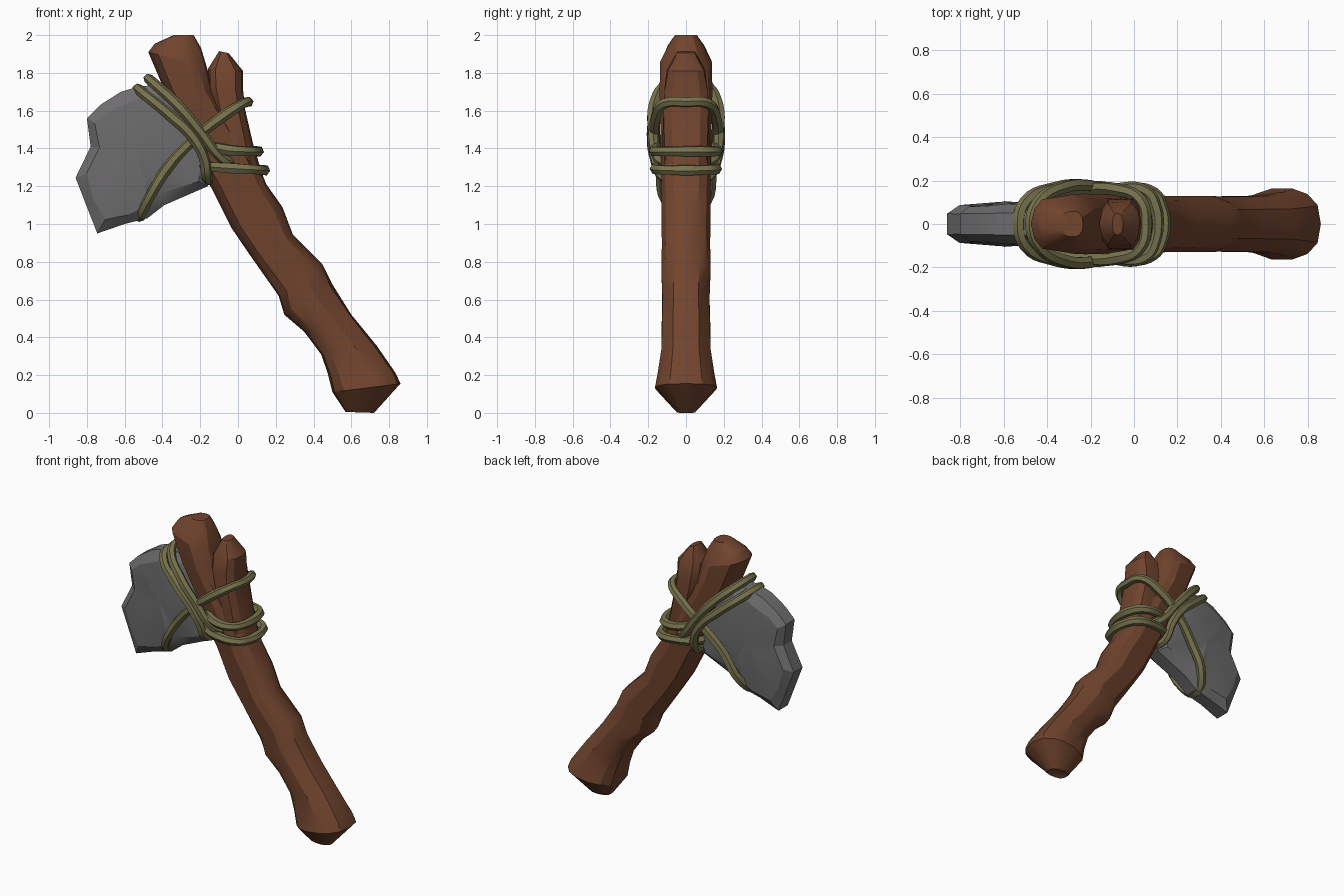
import bpy, bmesh, math, random
from mathutils import Vector

if "Cube" in bpy.data.objects:
    bpy.data.objects.remove(bpy.data.objects["Cube"])

random.seed(4)


def material(name, rgb):
    m = bpy.data.materials.new(name)
    m.diffuse_color = (*rgb, 1)
    m.use_nodes = True
    m.node_tree.nodes["Principled BSDF"].inputs["Base Color"].default_value = m.diffuse_color
    return m


WOOD = material("brown wood", (0.165, 0.058, 0.027))
STONE = material("grey stone", (0.155, 0.150, 0.155))
ROPE = material("olive rope", (0.185, 0.170, 0.075))


def finish(name, bm, mat, angle):
    bmesh.ops.recalc_face_normals(bm, faces=bm.faces)
    me = bpy.data.meshes.new(name)
    bm.to_mesh(me)
    bm.free()
    me.materials.append(mat)
    ob = bpy.data.objects.new(name, me)
    bpy.context.collection.objects.link(ob)
    bpy.ops.object.select_all(action='DESELECT')
    bpy.context.view_layer.objects.active = ob
    ob.select_set(True)
    bpy.ops.object.shade_smooth_by_angle(angle=math.radians(angle))
    return ob


def bridge(bm, a, b):
    n = len(a)
    for i in range(n):
        bm.faces.new((a[i], a[(i + 1) % n], b[(i + 1) % n], b[i]))


def cap(bm, ring, lift):
    c = sum((v.co for v in ring), Vector()) / len(ring) + Vector((0, 0, lift))
    c = bm.verts.new(c)
    for i in range(len(ring)):
        bm.faces.new((c, ring[i], ring[(i + 1) % len(ring)]))


def log(name, rows, lift, n=14):
    """Loft of rings: left x,z / right x,z / half depth, mirrored in y."""
    bm = bmesh.new()
    rings = []
    groove = random.randrange(2, n // 2 - 1)
    for k, (lx, lz, rx, rz, d) in enumerate(rows):
        if k % 3 == 0:
            groove = random.randrange(2, n // 2 - 1)
        bump = [random.uniform(0.97, 1.03) for _ in range(n // 2 + 1)]
        bump[0] = bump[-1] = 1
        if 1 < k < len(rows) - 2:
            bump[groove] = 0.90
        ring = []
        for i in range(n):
            t = 2 * math.pi * i / n
            s = bump[min(i, n - i)]
            c = math.copysign(abs(math.cos(t)) ** 0.85, math.cos(t)) * s
            y = math.copysign(abs(math.sin(t)) ** 0.8, math.sin(t)) * s * d
            ring.append(bm.verts.new(((lx + rx) / 2 + c * (rx - lx) / 2, y,
                                      (lz + rz) / 2 + c * (rz - lz) / 2)))
        if rings:
            bridge(bm, rings[-1], ring)
        rings.append(ring)
    cap(bm, rings[0], lift)
    cap(bm, rings[-1], 0)
    return finish(name, bm, WOOD, 28)


# Handle with knobbed foot, leaning left to its tip
log("handle", [
    (.57, .005, .72, .00, .05), (.50, .11, .86, .155, .17), (.475, .21, .835, .21, .155),
    (.44, .31, .735, .355, .135), (.35, .43, .60, .52, .13), (.245, .52, .50, .68, .13),
    (.215, .62, .445, .79, .135), (.06, .84, .29, .945, .13), (-.035, .98, .235, 1.09, .13),
    (-.14, 1.19, .15, 1.21, .13), (-.2, 1.29, .09, 1.36, .135), (-.28, 1.5, -.01, 1.5, .14),
    (-.39, 1.71, -.13, 1.7, .145), (-.475, 1.91, -.165, 1.83, .14),
    (-.44, 1.955, -.195, 1.93, .10), (-.34, 2.0, -.235, 2.0, .06)], 0.04)

# Short fork prong
log("fork_prong", [
    (-.08, 1.12, .16, 1.17, .10), (-.1, 1.4, .083, 1.41, .125), (-.13, 1.6, .037, 1.61, .13),
    (-.155, 1.72, .027, 1.71, .125), (-.16, 1.82, .027, 1.81, .105),
    (-.10, 1.915, -.05, 1.905, .05)], -0.02, 12)

# Chipped stone blade: narrow rim, wider faces, slight belly
outline = [(-.16, 1.2), (-.39, 1.1), (-.48, 1.03), (-.6, 1.0), (-.745, .95), (-.80, 1.09),
           (-.86, 1.245), (-.78, 1.41), (-.80, 1.56), (-.73, 1.63), (-.62, 1.70),
           (-.52, 1.73), (-.32, 1.74), (-.12, 1.45)]
bm = bmesh.new()
cx, cz = -.5, 1.38
rings = []
for scale, y in ((.45, -.105), (.84, -.09), (1, -.05), (1, .05), (.84, .09), (.45, .105)):
    ring = []
    for i, (x, z) in enumerate(outline):
        r = random.Random(i * 7 + int(scale * 100))
        s = scale * (1 if scale == 1 else r.uniform(.92, 1.06))
        w = y * r.uniform(.88, 1.03)
        ring.append(bm.verts.new((cx + (x - cx) * s, w, cz + (z - cz) * s)))
    if rings:
        bridge(bm, rings[-1], ring)
    rings.append(ring)
cap(bm, rings[0], 0)
cap(bm, rings[-1], 0)
bmesh.ops.triangulate(bm, faces=[f for f in bm.faces if len(f.verts) > 3])
finish("stone_blade", bm, STONE, 20)


# Rope lashings: x, z, half depth along the front, mirrored along the back
def lashing(name, pts):
    cu = bpy.data.curves.new(name, 'CURVE')
    cu.dimensions = '3D'
    cu.bevel_depth = 0.029
    cu.bevel_resolution = 1
    cu.resolution_u = 5
    path = [(x, -d, z) for x, z, d in pts] + [(x, d, z) for x, z, d in pts[-2:0:-1]]
    sp = cu.splines.new('BEZIER')
    sp.bezier_points.add(len(path) - 1)
    sp.use_cyclic_u = True
    for p, co in zip(sp.bezier_points, path):
        p.co = co
        p.handle_left_type = p.handle_right_type = 'AUTO'
        p.radius = random.uniform(.9, 1.08)
    tmp = bpy.data.objects.new(name + "_path", cu)
    bpy.context.collection.objects.link(tmp)
    dg = bpy.context.evaluated_depsgraph_get()
    me = bpy.data.meshes.new_from_object(tmp.evaluated_get(dg))
    bpy.data.objects.remove(tmp)
    bm = bmesh.new()
    bm.from_mesh(me)
    me.materials.clear()
    finish(name, bm, ROPE, 50)


lashing("rope_cross", [(.055, 1.645, 0), (.03, 1.64, .11), (-.08, 1.57, .158), (-.23, 1.45, .16),
                       (-.37, 1.3, .135), (-.48, 1.12, .105), (-.52, 1.04, 0)])
lashing("rope_diagonal_outer", [(-.53, 1.715, 0), (-.5, 1.69, .1), (-.36, 1.575, .165),
                                (-.24, 1.46, .18), (-.18, 1.35, .165), (-.165, 1.25, .12),
                                (-.15, 1.235, 0)])
lashing("rope_diagonal_inner", [(-.475, 1.77, 0), (-.44, 1.74, .1), (-.32, 1.63, .17),
                                (-.2, 1.49, .175), (-.1, 1.36, .155), (-.04, 1.32, .11),
                                (-.02, 1.31, 0)])
lashing("rope_band_upper", [(-.18, 1.41, 0), (-.15, 1.41, .11), (-.04, 1.39, .165),
                            (.06, 1.385, .145), (.10, 1.385, .07), (.108, 1.385, 0)])
lashing("rope_band_lower", [(-.19, 1.31, 0), (-.16, 1.305, .11), (-.03, 1.295, .16),
                            (.09, 1.288, .14), (.13, 1.285, .07), (.14, 1.285, 0)])
